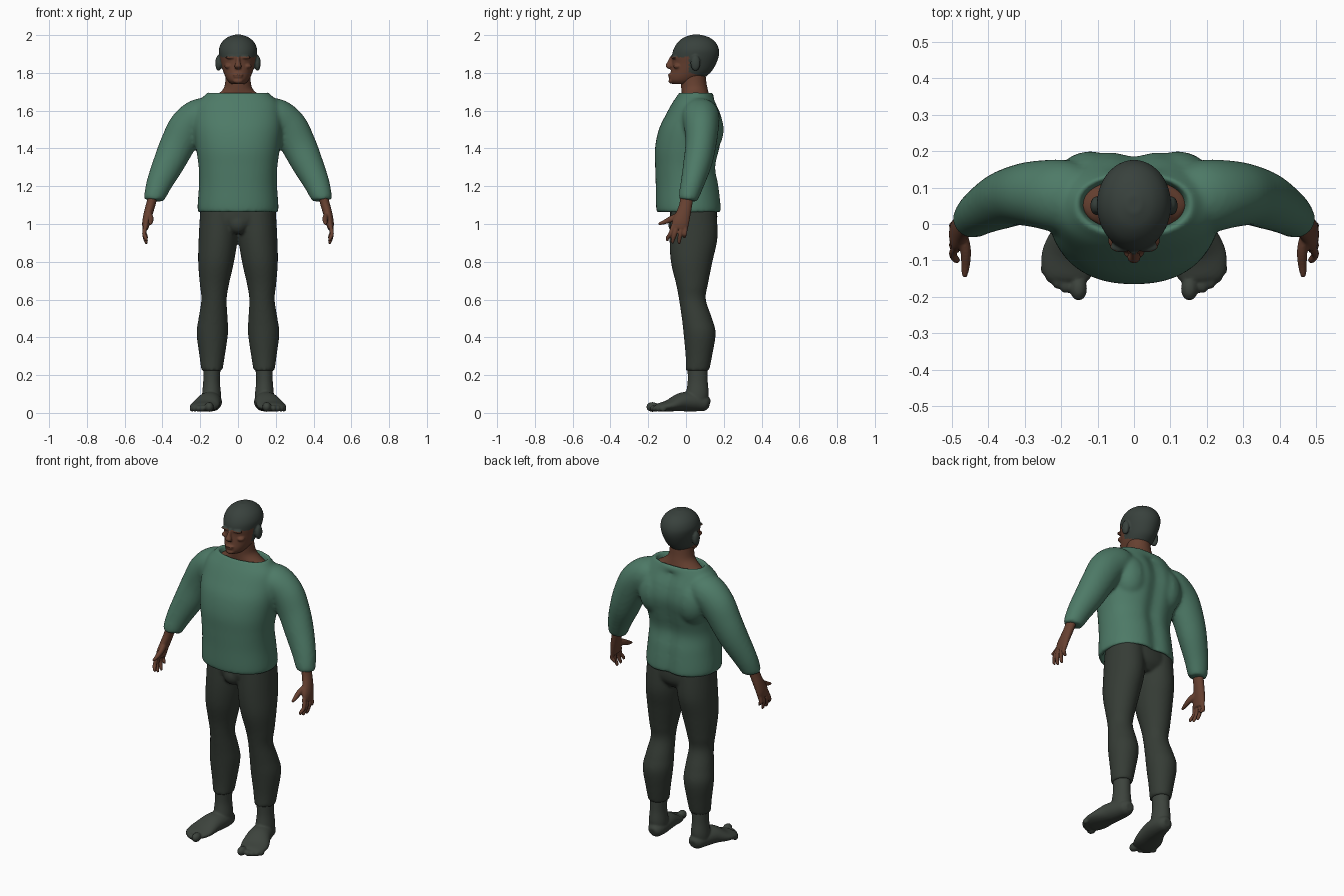
import bpy, bmesh, math
from mathutils import Vector


def material(name, rgb):
    m = bpy.data.materials.new(name)
    m.diffuse_color = (*rgb, 1)
    return m


GREEN = material("green_knit", (0.075, 0.195, 0.135))
PANTS = material("dark_cloth", (0.036, 0.045, 0.036))
SOCK = material("dark_sock", (0.046, 0.056, 0.046))
HAIR = material("dark_hair", (0.040, 0.053, 0.046))
SKIN = material("brown_skin", (0.135, 0.052, 0.030))


def catmull(pts, steps):
    """Smooth curve through rows of numbers."""
    p = [pts[0]] + list(pts) + [pts[-1]]
    out = []
    for i in range(1, len(p) - 2):
        for k in range(steps):
            t = k / steps
            out.append([0.5 * (2 * b + (c - a) * t + (2 * a - 5 * b + 4 * c - d) * t * t
                               + (3 * b - a - 3 * c + d) * t ** 3)
                        for a, b, c, d in zip(p[i - 1], p[i], p[i + 1], p[i + 2])])
    return out + [list(pts[-1])]


def tube(bm, pts, flat=False, side=1, n=32, steps=5, power=1.0):
    """Closed loft through (x, y, z, radius_a, radius_b) sections."""
    rows = catmull(pts, steps) if steps > 1 else pts
    cs = [Vector(r[:3]) for r in rows]
    along = (cs[-1] - cs[0]).normalized()
    ref = Vector((0, 0, 1)) if abs(along.y) > 0.7 else Vector((0, 1, 0))
    rings = []
    for i, r in enumerate(rows):
        t = Vector((0, 0, 1)) if flat else (
            cs[min(i + 1, len(cs) - 1)] - cs[max(i - 1, 0)]).normalized()
        b = (ref - t * ref.dot(t)).normalized()
        a = b.cross(t)
        ring = []
        for k in range(n):
            w = 2 * math.pi * k / n
            c, s = math.cos(w), math.sin(w)
            c = math.copysign(abs(c) ** power, c)
            s = math.copysign(abs(s) ** power, s)
            v = cs[i] + a * (r[3] * c) + b * (r[4] * s)
            ring.append(bm.verts.new((v.x * side, v.y, v.z)))
        rings.append(ring)
    faces = [bm.faces.new(rings[0]), bm.faces.new(rings[-1])]
    for r, q in zip(rings, rings[1:]):
        for k in range(n):
            faces.append(bm.faces.new((r[k], r[(k + 1) % n], q[(k + 1) % n], q[k])))
    bmesh.ops.recalc_face_normals(bm, faces=faces)


def ball(bm, centre, radii, side=1):
    new = bmesh.ops.create_uvsphere(bm, u_segments=20, v_segments=12, radius=1)["verts"]
    for v in new:
        v.co = Vector(((centre[0] + v.co.x * radii[0]) * side,
                       centre[1] + v.co.y * radii[1], centre[2] + v.co.z * radii[2]))
    bmesh.ops.recalc_face_normals(bm, faces=list({f for v in new for f in v.link_faces}))


def finish(name, bm, mats, voxel, smooth):
    """Fuse the overlapping shells into one smooth skin."""
    me = bpy.data.meshes.new(name)
    bm.to_mesh(me)
    bm.free()
    ob = bpy.data.objects.new(name, me)
    bpy.context.collection.objects.link(ob)
    rm = ob.modifiers.new("fuse", "REMESH")
    rm.mode = "VOXEL"
    rm.voxel_size = voxel
    sm = ob.modifiers.new("soften", "SMOOTH")
    sm.factor, sm.iterations = 0.5, smooth
    bpy.context.view_layer.update()
    baked = bpy.data.meshes.new_from_object(ob.evaluated_get(bpy.context.evaluated_depsgraph_get()))
    ob.modifiers.clear()
    ob.data = baked
    baked.materials.clear()
    for m in mats:
        baked.materials.append(m)
    for p in baked.polygons:
        p.use_smooth = True
        p.material_index = 0
    return ob


# sweater: body with open collar, plus both sleeves
bm = bmesh.new()
body = [(0, .02, 1.10, .185, .145), (0, .02, 1.06, .195, .16), (0, .018, 1.075, .214, .175),
        (0, .01, 1.2, .207, .17), (0, .0, 1.3, .208, .163), (0, .01, 1.4, .222, .174),
        (0, .03, 1.5, .235, .174), (0, .042, 1.58, .232, .148), (0, .045, 1.64, .215, .118),
        (0, .05, 1.68, .178, .096), (0, .053, 1.698, .158, .085), (0, .053, 1.69, .147, .076),
        (0, .053, 1.64, .135, .065)]
tube(bm, body, flat=True, n=64, power=0.9)
for s in (1, -1):
    tube(bm, [(.12, .065, 1.60, .06, .08), (.19, .075, 1.575, .095, .10),
              (.265, .082, 1.515, .100, .092), (.32, .078, 1.42, .093, .082),
              (.365, .062, 1.325, .084, .076), (.415, .035, 1.22, .069, .063),
              (.442, .014, 1.145, .056, .053), (.446, .01, 1.125, .048, .045)], side=s)
    ball(bm, (.12, .11, 1.50), (.10, .09, .13), s)
# groove along the spine
for v in bm.verts:
    if v.co.y > .08 and v.co.z < 1.66:
        v.co.y -= .02 * math.exp(-(v.co.x / .045) ** 2)
finish("sweater", bm, [GREEN], .011, 5)

# trousers: hips and legs
bm = bmesh.new()
tube(bm, [(0, .04, 1.13, .17, .11), (0, .04, 1.06, .20, .125), (0, .04, 1.0, .185, .12),
          (0, .045, .955, .09, .08)], flat=True, n=48)
ball(bm, (0, -.045, 1.0), (.055, .05, .055))
for s in (1, -1):
    tube(bm, [(.1, .04, 1.08, .10, .12), (.105, .04, .93, .103, .127), (.116, .03, .8, .095, .11),
              (.125, .032, .68, .077, .084), (.127, .034, .6, .067, .071),
              (.132, .058, .5, .077, .08), (.136, .072, .42, .083, .085),
              (.137, .068, .3, .067, .07), (.138, .061, .225, .056, .062)], flat=True, side=s)
finish("trousers", bm, [PANTS], .009, 3)

# feet with toes
for s, label in ((1, "left"), (-1, "right")):
    bm = bmesh.new()
    tube(bm, [(.138, .061, .25, .047, .054), (.14, .062, .17, .044, .053),
              (.14, .06, .1, .05, .06), (.14, .055, .05, .05, .055)], flat=True, side=s)
    tube(bm, [(.135, .125, .045, .022, .022), (.135, .105, .05, .042, .04),
              (.14, .05, .058, .056, .05), (.155, -.02, .058, .066, .05),
              (.176, -.09, .038, .078, .031), (.186, -.14, .03, .066, .022),
              (.188, -.155, .028, .05, .015)], side=s)
    for x, y, r in ((.152, -.178, .026), (.188, -.168, .018), (.21, -.157, .017),
                    (.229, -.142, .016), (.243, -.122, .015)):
        ball(bm, (x, y, .008 + r * .9), (r * .9, r * 1.25, r), s)
    # flat sole
    for v in bm.verts:
        v.co.z = max(v.co.z, .004)
    finish(label + "_foot", bm, [SOCK], .006, 2)

# hands with fingers and thumb
for s, label in ((1, "left"), (-1, "right")):
    bm = bmesh.new()
    tube(bm, [(.445, .008, 1.17, .026, .036), (.460, .0, 1.11, .025, .034),
              (.474, -.012, 1.06, .024, .038), (.486, -.028, 1.01, .021, .045),
              (.49, -.034, .975, .016, .042)], side=s)
    for y0, y1, z1 in ((-.066, -.098, .91), (-.046, -.07, .897), (-.023, -.036, .895), (-.002, -.008, .925)):
        tube(bm, [(.488, y0, .995, .012, .012), (.497, (y0 + y1) / 2, .95, .011, .011),
                  (.488, y1, z1 + .015, .010, .010), (.482, y1, z1, .006, .006)], side=s, n=12)
    tube(bm, [(.474, -.02, 1.05, .016, .02), (.462, -.07, 1.03, .015, .018),
              (.462, -.115, 1.01, .012, .012), (.465, -.145, 1.0, .007, .007)], side=s, n=12)
    finish(label + "_hand", bm, [SKIN], .0045, 2)

# neck and shoulders inside the collar
bm = bmesh.new()
tube(bm, [(0, .053, 1.62, .13, .06), (0, .053, 1.66, .145, .074), (0, .05, 1.685, .11, .072),
          (0, .045, 1.715, .078, .07), (0, .04, 1.75, .068, .068), (0, .035, 1.82, .064, .066)], flat=True)
finish("neck", bm, [SKIN], .007, 2)

# head: skull and jaw, nose, brow, lips, ears
bm = bmesh.new()
skull = [(-.07, .04, 1.74, .035), (-.086, .07, 1.757, .053), (-.087, .105, 1.78, .067),
         (-.080, .137, 1.81, .079), (-.074, .160, 1.85, .090), (-.074, .174, 1.89, .099),
         (-.066, .174, 1.925, .101), (-.045, .158, 1.96, .087), (-.012, .125, 1.987, .058),
         (.03, .078, 2.002, .02)]
tube(bm, [(0, (f + b) / 2, z, w, (b - f) / 2) for f, b, z, w in skull], flat=True, n=48)
tube(bm, [(0, -.07, 1.89, .010, .012), (0, -.083, 1.86, .011, .015),
          (0, -.092, 1.835, .019, .016), (0, -.08, 1.82, .014, .01)], flat=True, n=16)
ball(bm, (0, -.083, 1.79), (.028, .013, .006))
ball(bm, (0, -.081, 1.778), (.024, .013, .006))
ball(bm, (0, -.078, 1.757), (.026, .015, .014))
for s in (1, -1):
    ball(bm, (.035, -.062, 1.882), (.032, .016, .009), s)
    ball(bm, (.05, -.045, 1.835), (.022, .022, .014), s)
    ball(bm, (.103, .05, 1.852), (.017, .026, .042), s)
head = finish("head", bm, [SKIN, HAIR], .005, 2)
# hair line: level over the brow, then down behind the ears
for p in head.data.polygons:
    x, y, z = p.center
    line = 1.885 if y < .015 else 1.805 - .35 * (y - .015)
    if z > line or abs(x) > .098:
        p.material_index = 1
